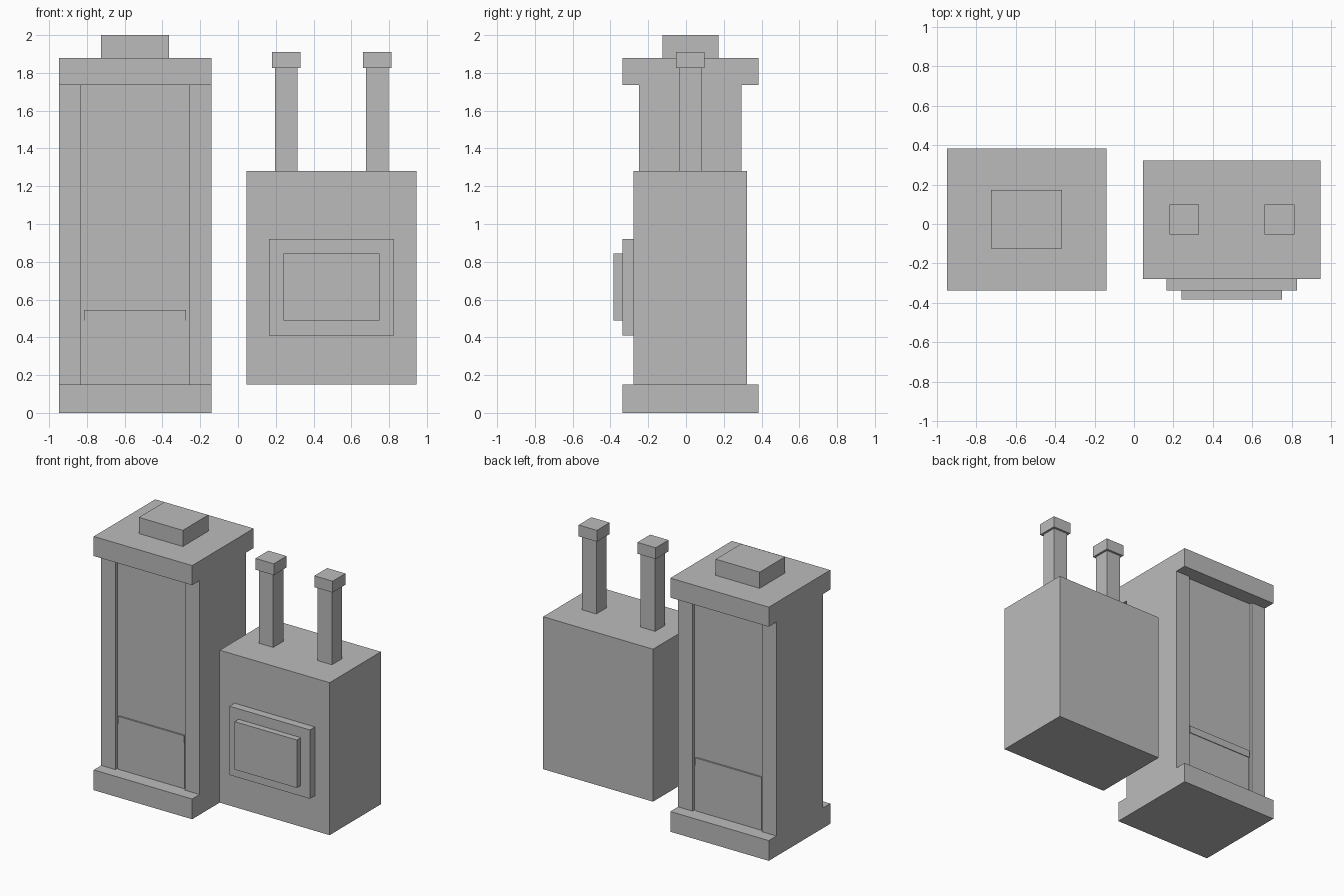
import bpy
import bmesh
from mathutils import Matrix

if "Cube" in bpy.data.objects:
    bpy.data.objects.remove(bpy.data.objects["Cube"])

grey = bpy.data.materials.new("plain grey")
grey.diffuse_color = (0.5, 0.5, 0.5, 1.0)
grey.use_nodes = True
grey.node_tree.nodes["Principled BSDF"].inputs["Base Color"].default_value = grey.diffuse_color


def box(name, x, y, z):
    """Flat-faced block spanning the given (min, max) ranges."""
    bm = bmesh.new()
    size = [r[1] - r[0] for r in (x, y, z)]
    mid = [(r[0] + r[1]) / 2 for r in (x, y, z)]
    bmesh.ops.create_cube(bm, size=1, matrix=Matrix.Diagonal((*size, 1)))
    mesh = bpy.data.meshes.new(name)
    bm.to_mesh(mesh)
    bm.free()
    mesh.materials.append(grey)
    obj = bpy.data.objects.new(name, mesh)
    obj.location = mid
    bpy.context.collection.objects.link(obj)
    return obj


# Tall cabinet: base, roof slab and top cap
TX, TY = (-0.947, -0.14), (-0.337, 0.383)
box("cabinet_base", TX, TY, (0, 0.15))
box("cabinet_roof", TX, TY, (1.735, 1.88))
box("cabinet_cap", (-0.725, -0.365), (-0.125, 0.173), (1.88, 2.0))

# Side walls with the recessed core between them
box("left_wall", (TX[0], -0.83), (-0.25, 0.293), (0.15, 1.735))
box("right_wall", (-0.26, TX[1]), (-0.25, 0.293), (0.15, 1.735))
box("recessed_core", (-0.83, -0.26), (-0.227, 0.27), (0.15, 1.735))

# Lower panels on front and back, each with a thin top rail
box("lower_panel", (-0.815, -0.275), (-0.234, 0.277), (0.15, 0.545))
box("panel_rail", (-0.815, -0.275), (-0.239, 0.282), (0.49, 0.545))

# Wide block with a stepped front frame
box("main_block", (0.045, 0.946), (-0.278, 0.322), (0.15, 1.28))
box("front_frame", (0.165, 0.825), (-0.337, -0.278), (0.41, 0.92))
box("front_panel", (0.24, 0.75), (-0.383, -0.337), (0.488, 0.843))

# Two capped chimneys
for side, cx in (("left", 0.255), ("right", 0.737)):
    box(side + "_chimney", (cx - 0.059, cx + 0.059), (-0.036, 0.082), (1.28, 1.828))
    box(side + "_chimney_cap", (cx - 0.075, cx + 0.075), (-0.052, 0.098), (1.826, 1.91))
